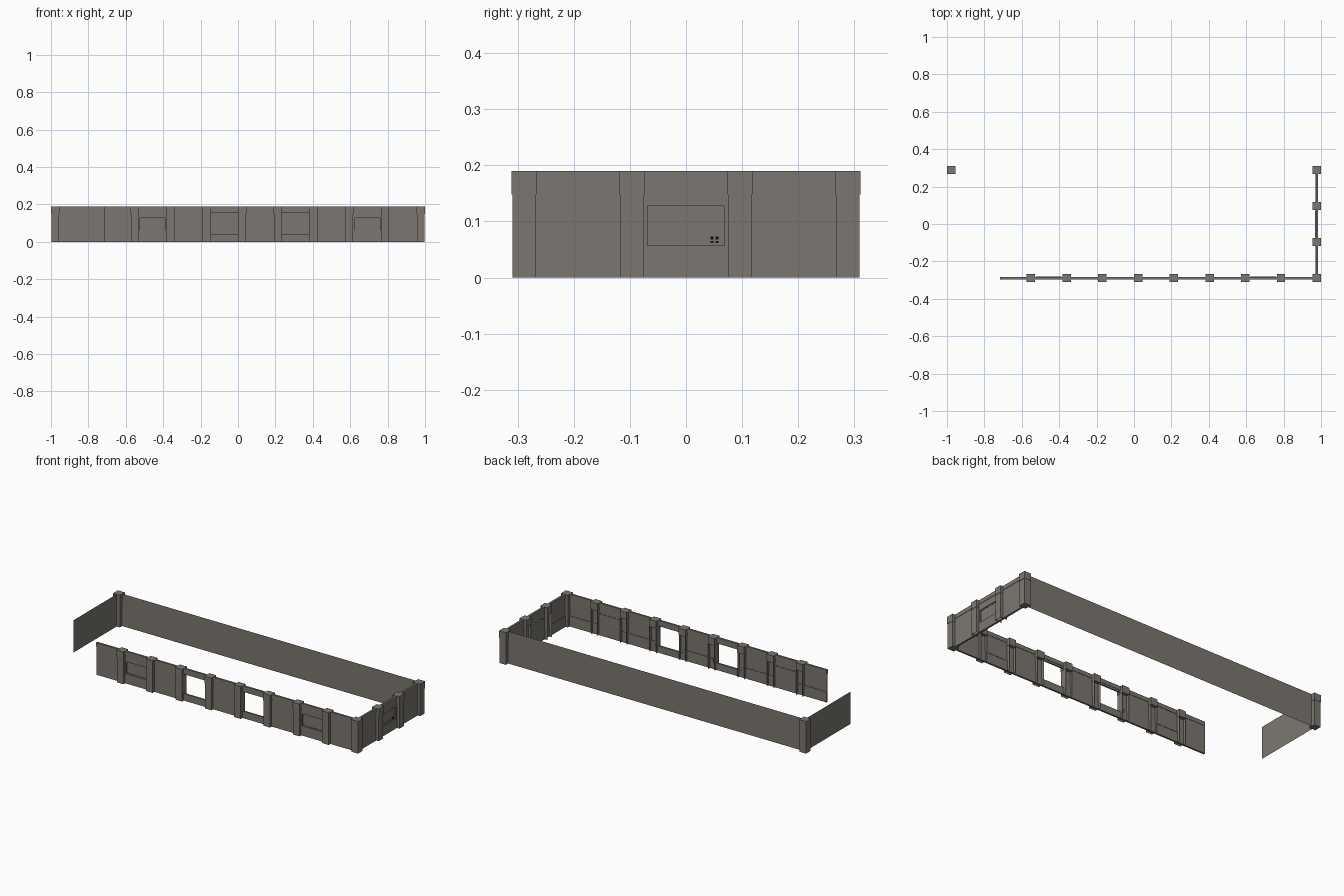
import bpy, bmesh
from mathutils import Vector

if "Cube" in bpy.data.objects:
    bpy.data.objects.remove(bpy.data.objects["Cube"])

def material(name, rgb):
    m = bpy.data.materials.new(name)
    m.diffuse_color = (*rgb, 1)
    m.use_nodes = True
    m.node_tree.nodes["Principled BSDF"].inputs["Base Color"].default_value = m.diffuse_color
    return m

STONE = material("grey stone", (0.20, 0.183, 0.162))
BLACK = material("black vent", (0.005, 0.005, 0.005))
H, BEAM, EX, EY = 0.19, 0.155, 0.977, 0.2885

# Local wall frames: u along the wall, n outward, z up
def front(u, n, z): return Vector((u, -EY - n, z))
def right(u, n, z): return Vector((EX + n, u, z))

def box(bm, f, u0, u1, n0, n1, z0, z1, open_back=False):
    v = [bm.verts.new(f(u, n, z)) for z in (z0, z1)
         for u, n in ((u0, n0), (u1, n0), (u1, n1), (u0, n1))]
    faces = [(0, 3, 2, 1), (4, 5, 6, 7), (1, 2, 6, 5), (2, 3, 7, 6), (3, 0, 4, 7)]
    if open_back:
        faces = faces[2:]
    else:
        faces.append((0, 1, 5, 4))
    for q in faces:
        bm.faces.new([v[i] for i in q])

def finish(bm, name, mat=STONE):
    bmesh.ops.recalc_face_normals(bm, faces=bm.faces[:])
    me = bpy.data.meshes.new(name)
    bm.to_mesh(me)
    bm.free()
    me.materials.append(mat)
    ob = bpy.data.objects.new(name, me)
    bpy.context.collection.objects.link(ob)

# Pillar with a wider square cap; wall pillars are hollow towards the inside
def pillar(name, f, u, hollow):
    bm = bmesh.new()
    box(bm, f, u - .021, u + .021, -.021, .021, 0, .148, hollow)
    box(bm, f, u - .0225, u + .0225, -.0225, .0225, .148, H)
    finish(bm, name)

# One wall bay: solid, with a recessed panel, or with an open window
def bay(name, f, u0, u1, kind):
    bm = bmesh.new()
    a, b, c = -.003, .005, (u0 + u1) / 2
    box(bm, f, u0, u1, -.005, .007, .166, H)          # top beam
    if kind == "solid":
        box(bm, f, u0, u1, a, b, 0, .166)
    else:
        hw, z0, z1 = (.0685, .057, .128) if kind == "panel" else (.075, .04, BEAM)
        box(bm, f, u0, c - hw, a, b, 0, .166)
        box(bm, f, c + hw, u1, a, b, 0, .166)
        box(bm, f, c - hw, c + hw, a, b, 0, z0)
        box(bm, f, c - hw, c + hw, a, b, z1, .166)
        if kind == "panel":                           # recessed tray
            box(bm, f, c - hw, c + hw, -.008, -.004, z0, z1)
    top = .04 if kind == "window" else .062
    box(bm, f, u0, u1, -.006, a, 0, top)              # inner ledge
    finish(bm, name)

# Front wall
xs = [EX - .191 * i for i in range(8, -1, -1)]
kinds = ["panel", "solid", "window", "solid", "window", "solid", "panel", "solid"]
bay("front_wall_end", front, -.717, xs[0], "solid")
for i, k in enumerate(kinds):
    bay(f"front_wall_{k}_{i}", front, xs[i], xs[i + 1], k)
for i, x in enumerate(xs):
    pillar(f"front_pillar_{i}", front, x, i < 8)

# Right wall
ys = [-EY + 2 * EY / 3 * i for i in range(4)]
for i, k in enumerate(["solid", "panel", "solid"]):
    bay(f"right_wall_{k}_{i}", right, ys[i], ys[i + 1], k)
for i in (1, 2, 3):
    pillar(f"right_pillar_{i}", right, ys[i], i < 3)

# Small square vent in the right panel
bm = bmesh.new()
for u in (.044, .053):
    for z in (.060, .068):
        box(bm, right, u, u + .005, -.004, -.003, z, z + .005)
finish(bm, "panel_vent", BLACK)

# Back left corner pillar
def back_left(u, n, z): return Vector((-EX + u, EY + n, z))
pillar("back_left_pillar", back_left, 0, False)

# Thin sheet walls at the back and on the left
def sheet(name, p, q):
    bm = bmesh.new()
    bm.faces.new([bm.verts.new((x, y, z)) for x, y, z in
                  ((*p, 0), (*q, 0), (*q, H), (*p, H))])
    finish(bm, name)

sheet("back_wall", (EX, EY), (-EX, EY))
sheet("left_wall", (-EX, EY), (-EX, -.135))
